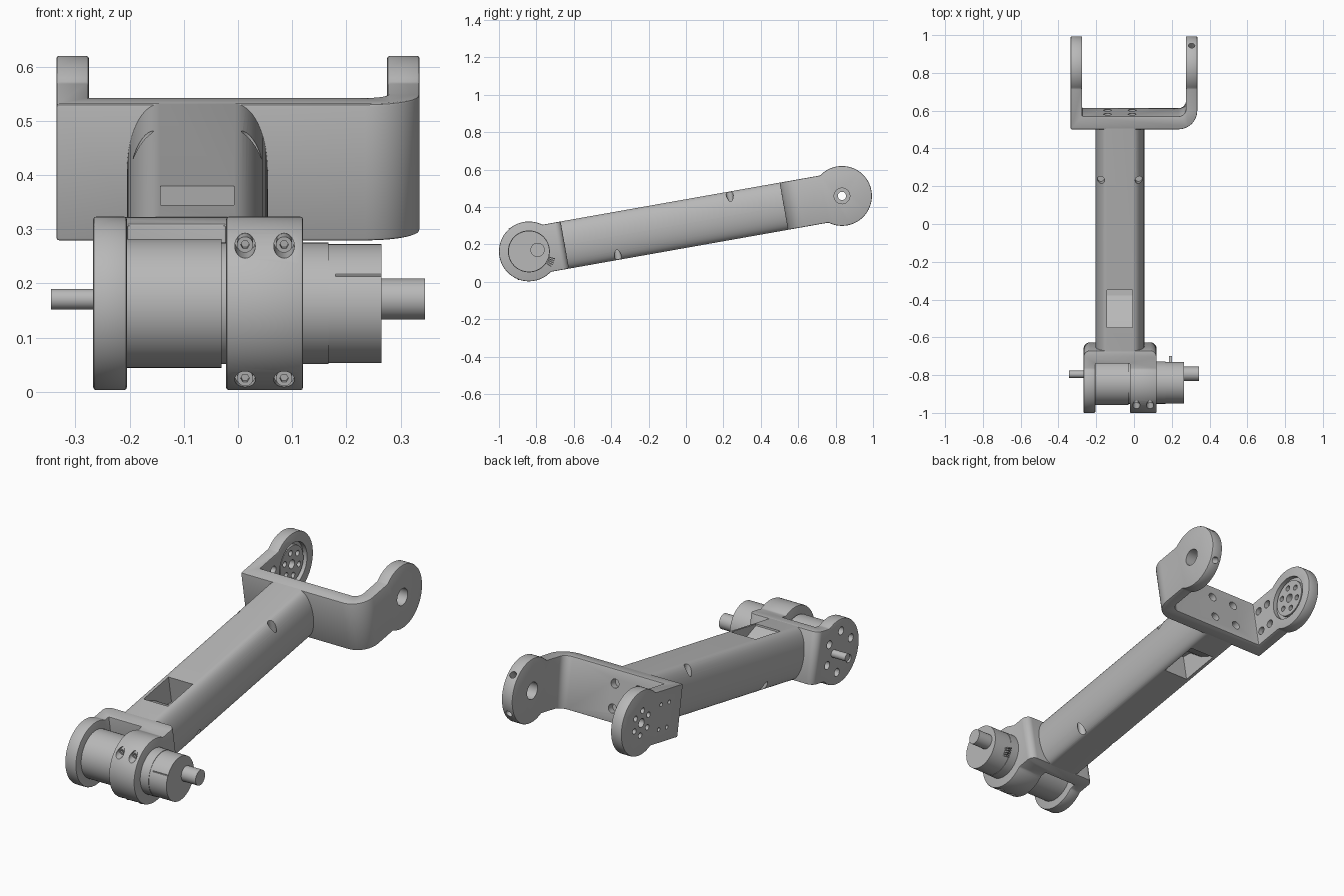
import bpy, bmesh
from math import pi, sin, cos, radians
from mathutils import Matrix

if "Cube" in bpy.data.objects:
    bpy.data.objects.remove(bpy.data.objects["Cube"])

# Arm frame: x across, u along the arm, w up; the origin is the motor axis
FRAME = Matrix.Translation((0, -0.84, 0.163)) @ Matrix.Rotation(radians(10.05), 4, 'X')
REACH = 1.70      # distance between the two joint axes
HALF = 0.128      # half height of the link
DISC = 0.16       # joint disc radius
TUBE_X = -0.075   # tube centre line

grey = bpy.data.materials.new("machined grey")
grey.use_nodes = True
grey.diffuse_color = (0.48, 0.48, 0.48, 1)
grey.node_tree.nodes["Principled BSDF"].inputs["Base Color"].default_value = grey.diffuse_color


def arc(a, b, r, start, end, n=12, ry=None):
    ry = ry or r
    angles = [radians(start + (end - start) * i / n) for i in range(n + 1)]
    return [(a + r * cos(t), b + ry * sin(t)) for t in angles]


def circle(a, b, r, n=48):
    return arc(a, b, r, 0, 360, n)[:-1]


def rect(a0, b0, a1, b1):
    return [(a0, b0), (a1, b0), (a1, b1), (a0, b1)]


def prism(pts, axis, lo, hi, turn=None):
    """Closed profile swept along one arm axis."""
    place = {'x': lambda p, d: (d, p[0], p[1]),
             'u': lambda p, d: (p[0], d, p[1]),
             'w': lambda p, d: (p[0], p[1], d)}[axis]
    return [place(p, lo) for p in pts], [place(p, hi) for p in pts], turn


def make(name, prisms):
    bm = bmesh.new()
    for low, high, turn in prisms:
        a, b = [[bm.verts.new(turn @ Matrix.Translation(p).translation if turn else p)
                 for p in ring] for ring in (low, high)]
        bm.faces.new(a)
        bm.faces.new(b)
        for i in range(len(a)):
            j = (i + 1) % len(a)
            bm.faces.new((a[i], a[j], b[j], b[i]))
    bmesh.ops.recalc_face_normals(bm, faces=bm.faces)
    mesh = bpy.data.meshes.new(name)
    bm.to_mesh(mesh)
    bm.free()
    mesh.materials.append(grey)
    ob = bpy.data.objects.new(name, mesh)
    bpy.context.collection.objects.link(ob)
    ob.matrix_world = FRAME
    return ob


def part(name, prisms, meet=None, cuts=(), bevel=0.0):
    """Solid, optionally intersected with a profile, bevelled, then drilled."""
    ob = make(name, prisms)
    helpers = []

    def boolean(operation, shapes):
        helper = make(name + " cutter", shapes)
        helper.hide_render = True
        helpers.append(helper)
        mod = ob.modifiers.new(operation, 'BOOLEAN')
        mod.operation, mod.object, mod.solver = operation, helper, 'EXACT'

    if meet:
        boolean('INTERSECT', meet)
    if bevel:
        mod = ob.modifiers.new("edges", 'BEVEL')
        mod.width, mod.segments, mod.limit_method = bevel, 2, 'ANGLE'
    for cut in cuts:
        boolean('DIFFERENCE', [cut])
    bpy.context.view_layer.update()
    result = bpy.data.meshes.new_from_object(
        ob.evaluated_get(bpy.context.evaluated_depsgraph_get()))
    ob.modifiers.clear()
    ob.data = result
    for helper in helpers:
        bpy.data.objects.remove(helper)
    bpy.ops.object.select_all(action='DESELECT')
    ob.select_set(True)
    bpy.context.view_layer.objects.active = ob
    bpy.ops.object.shade_smooth_by_angle(angle=radians(30))
    return ob


# Oval tube with two sloping cable windows and four screw holes
oval = []
for side, up, start in ((1, 1, 0), (-1, 1, 90), (-1, -1, 180), (1, -1, 270)):
    oval += arc(TUBE_X + side * 0.07, 0, 0.06, start, start + 90, 14, HALF)
window = [(0.318, 0.12), (0.318, 0.2), (0.52, 0.2), (0.52, -0.01), (0.47, 0.0), (0.40, 0.07)]
tube_cuts = [prism(window, 'x', TUBE_X - 0.068, TUBE_X + 0.068),
             prism([(1.58 - u, -w) for u, w in window], 'x', TUBE_X - 0.068, TUBE_X + 0.068)]
for dx in (-0.1, 0.1):
    tube_cuts += [prism(circle(TUBE_X + dx, 1.11, 0.019, 24), 'w', 0.05, 0.2),
                  prism(circle(TUBE_X + dx, 0.464, 0.019, 24), 'w', -0.2, -0.05)]
part("tube", [prism(oval, 'u', 0.19, 1.39)], cuts=tube_cuts)

# Fork: side outline crossed with a U seen from above
TIP, BACK, FACE, WIDE, INNER = 1.95, 1.384, 1.454, 0.335, 0.275
fork_side = [(BACK, -HALF)] + arc(REACH, 0, DISC, -126.9, 126.9, 48) + [(BACK, HALF)]
fork_u = ([(-WIDE, BACK)] + arc(WIDE - 0.1, BACK + 0.1, 0.1, -90, 0)
          + [(WIDE, TIP), (INNER, TIP)] + arc(INNER - 0.04, FACE + 0.04, 0.04, 0, -90)
          + [(-INNER, FACE), (-INNER, TIP), (-WIDE, TIP)])
fork_cuts = [prism(circle(REACH, 0, 0.042), 'x', 0.2, 0.4),
             prism(circle(REACH, 0, 0.11), 'x', -INNER - 0.022, -0.2)]
for w in (-0.06, 0.06):
    for x in (-0.14, -0.01):
        fork_cuts.append(prism(circle(x, w, 0.022, 24), 'u', FACE - 0.035, FACE + 0.1))
    for u in (1.485, 1.55):
        fork_cuts += [prism(circle(u, w, 0.01, 16), 'x', -0.4, -0.2),
                      prism(circle(u, w, 0.02, 24), 'x', -INNER - 0.025, -0.2)]
for angle in (-36, 36):
    spin = Matrix.Translation((0, REACH, 0)) @ Matrix.Rotation(radians(angle), 4, 'X')
    fork_cuts.append(prism(circle(0.305, 0, 0.017, 24), 'u', 0.1, 0.2, spin))
horn_holes = [prism(circle(REACH, 0, 0.022, 24), 'x', -0.4, -0.2)]
for i in range(6):
    t = i * pi / 3 + pi / 2
    horn_holes.append(prism(circle(REACH + 0.06 * cos(t), 0.06 * sin(t), 0.014, 16), 'x', -0.4, -0.2))
part("fork", [prism(fork_side, 'x', -0.5, 0.5)], [prism(fork_u, 'w', -0.3, 0.3)],
     fork_cuts + horn_holes, 0.005)
part("fork_horn", [prism(circle(REACH, 0, 0.092), 'x', -0.30, -0.283)], cuts=horn_holes)

# Motor bracket: thin disc arm on one side, wide clamp on the other
LEFT, RIGHT, REAR, SEAT = -0.267, 0.12, 0.195, 0.125
bracket_side = [(REAR, HALF)] + arc(0, 0, DISC, 53.1, 306.9, 48) + [(REAR, -HALF)]
bracket_u = ([(LEFT, -0.3), (-0.205, -0.3), (-0.205, SEAT), (-0.022, SEAT), (-0.022, -0.3),
              (RIGHT, -0.3)] + arc(RIGHT - 0.035, REAR - 0.035, 0.035, 0, 90)
             + arc(LEFT + 0.035, REAR - 0.035, 0.035, 90, 180))
SCREWS = [(x, w) for x in (0.013, 0.085) for w in (-0.125, 0.125)]
bracket_cuts = [prism(circle(x, w, 0.019, 24), 'u', -0.3, -0.05) for x, w in SCREWS]
for i in range(6):
    t = i * pi / 3 + pi / 6
    bracket_cuts.append(prism(circle(0.1 * cos(t), 0.1 * sin(t), 0.02, 24), 'x', -0.4, -0.235))
part("motor_bracket", [prism(bracket_side, 'x', -0.5, 0.5)], [prism(bracket_u, 'w', -0.3, 0.3)],
     bracket_cuts, 0.005)
for i, (x, w) in enumerate(SCREWS):
    part(f"clamp_screw_{i + 1}", [prism(circle(x, w, 0.015, 24), 'u', -0.085, -0.045)],
         cuts=[prism(circle(x, w, 0.008, 6), 'u', -0.1, -0.07)])

# Motor body, end cap and offset shafts
part("motor_body", [prism(circle(0, 0, 0.119, 64), 'x', -0.21, -0.03)])
part("motor_neck", [prism(circle(0, 0, 0.112, 64), 'x', -0.04, 0.0)])
part("gear_collar", [prism(circle(0, 0, 0.112, 64), 'x', 0.11, 0.167)])
part("encoder_cap", [prism(circle(0, 0, 0.11, 64), 'x', 0.165, 0.265)],
     cuts=[prism(rect(-0.2, 0.035, -0.106, 0.05), 'x', 0.16, 0.2),
           prism(rect(-0.2, 0.066, -0.084, 0.07), 'x', 0.18, 0.3)])
part("output_shaft", [prism(circle(0.045, 0, 0.019, 32), 'x', -0.345, -0.22)])
part("rear_shaft", [prism(circle(0.047, 0, 0.038, 40), 'x', 0.25, 0.345)])

# Connector pins fanned around the cap
pins = [prism(rect(0.185, -0.003, 0.2, 0.003), 'u', 0.1, 0.145,
              Matrix.Rotation(radians(-44 + 4.5 * i), 4, 'X')) for i in range(5)]
part("connector_pins", pins)
